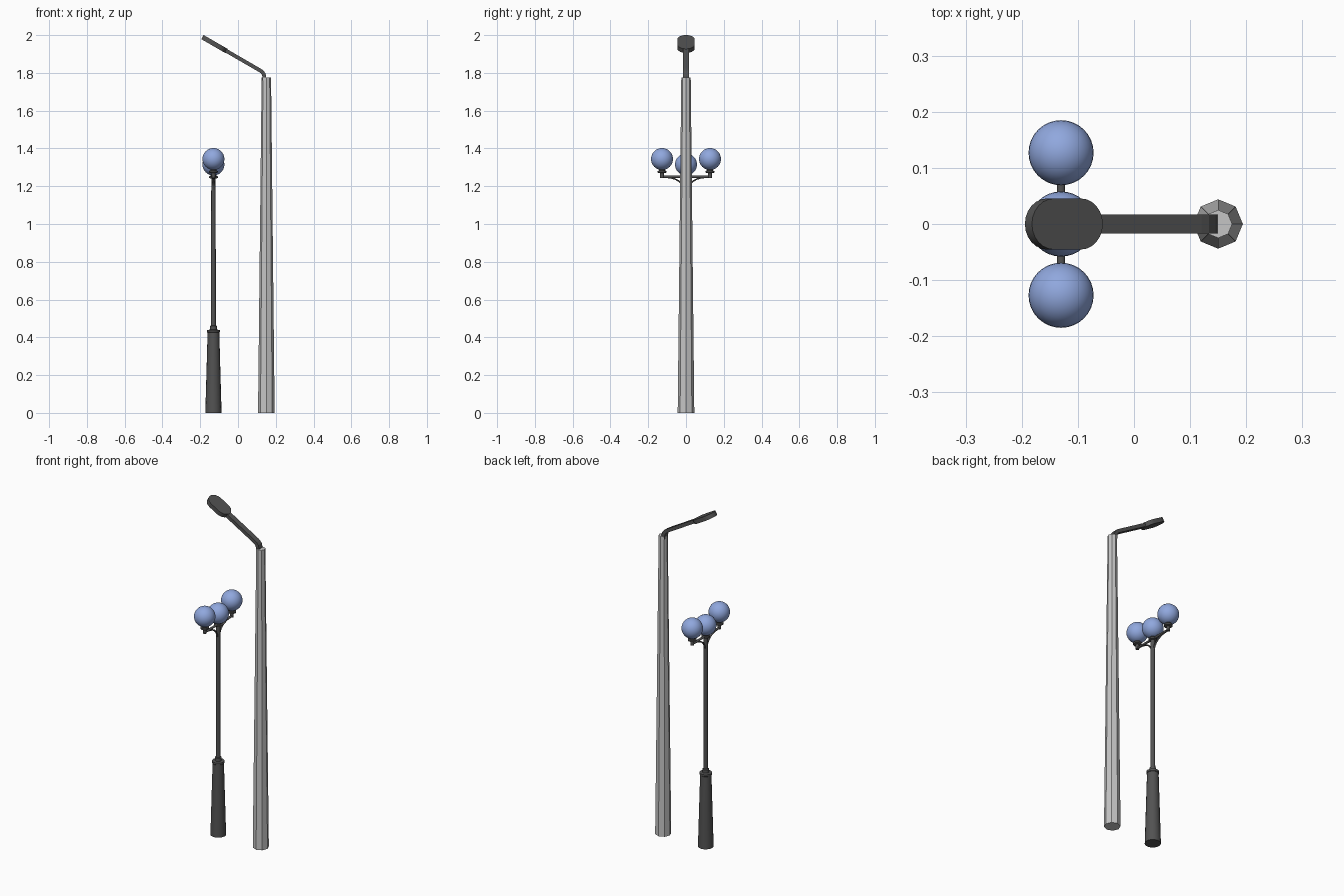
import bpy, bmesh, math
from mathutils import Matrix, Vector

if "Cube" in bpy.data.objects:
    bpy.data.objects.remove(bpy.data.objects["Cube"])


def mat(name, c):
    m = bpy.data.materials.new(name)
    m.diffuse_color = (*c, 1)
    m.use_nodes = True
    m.node_tree.nodes["Principled BSDF"].inputs["Base Color"].default_value = m.diffuse_color
    return m


DARK = mat("dark metal", (0.085, 0.085, 0.085))
GREY = mat("light grey pole", (0.56, 0.56, 0.56))
BLUE = mat("blue globe", (0.28, 0.39, 0.73))


def finish(bm, name, material, smooth=None):
    bmesh.ops.recalc_face_normals(bm, faces=bm.faces)
    me = bpy.data.meshes.new(name)
    bm.to_mesh(me)
    bm.free()
    me.materials.append(material)
    ob = bpy.data.objects.new(name, me)
    bpy.context.collection.objects.link(ob)
    if smooth:
        bpy.ops.object.select_all(action='DESELECT')
        ob.select_set(True)
        bpy.context.view_layer.objects.active = ob
        bpy.ops.object.shade_smooth_by_angle(angle=math.radians(smooth))
    return ob


def lathe(name, material, x, y, profile, n, smooth=None):
    """Closed turned shape from (radius, z) pairs."""
    bm = bmesh.new()
    rings = [[bm.verts.new((x + r * math.cos(2 * math.pi * i / n),
                            y + r * math.sin(2 * math.pi * i / n), z)) for i in range(n)]
             for r, z in profile]
    for a, b in zip(rings, rings[1:]):
        for i in range(n):
            j = (i + 1) % n
            bm.faces.new((a[i], a[j], b[j], b[i]))
    bm.faces.new(rings[0])
    bm.faces.new(rings[-1])
    return finish(bm, name, material, smooth)


def sweep(name, material, path, side, half_w, half_t, n=4, smooth=None):
    """Sweep an n-sided section along a planar path; side = axis across the plane."""
    bm = bmesh.new()
    pts = [Vector(p) for p in path]
    side = Vector(side)
    rings = []
    for k, p in enumerate(pts):
        t = (pts[min(k + 1, len(pts) - 1)] - pts[max(k - 1, 0)]).normalized()
        u = side.cross(t)
        f = 1 / math.cos(math.pi / n)
        rings.append([bm.verts.new(p + f * (side * half_w * math.cos(a) + u * half_t * math.sin(a)))
                      for a in (2 * math.pi * (i + 0.5) / n for i in range(n))])
    for a, b in zip(rings, rings[1:]):
        for i in range(n):
            j = (i + 1) % n
            bm.faces.new((a[i], a[j], b[j], b[i]))
    bm.faces.new(rings[0])
    bm.faces.new(rings[-1])
    return finish(bm, name, material, smooth)


# Tall street light: octagonal tapered pole
lathe("tall_pole", GREY, 0.15, 0, [(0.044, 0), (0.025, 1.775)], 8)

# Bent flat arm
sweep("tall_arm", DARK,
      [(0.139, 0, 1.76), (0.139, 0, 1.782), (0.136, 0, 1.794), (0.127, 0, 1.806),
       (0.115, 0, 1.814), (-0.075, 0, 1.924)], (0, 1, 0), 0.0165, 0.01)

# Stadium shaped lamp head, tilted
bm = bmesh.new()
L, R, T = 0.073, 0.0455, 0.0125
outline = [((L - R) * s + R * math.cos(a), R * math.sin(a))
           for s, start in ((1, -90), (-1, 90))
           for a in (math.radians(start + 15 * i) for i in range(13))]
f = bm.faces.new([bm.verts.new((x, y, -T)) for x, y in outline])
up = bmesh.ops.extrude_face_region(bm, geom=[f])["geom"]
bmesh.ops.translate(bm, verts=[g for g in up if isinstance(g, bmesh.types.BMVert)], vec=(0, 0, 2 * T))
bm.transform(Matrix.Translation((-0.125, 0, 1.953)) @ Matrix.Rotation(math.radians(30), 4, 'Y'))
finish(bm, "tall_lamp_head", DARK, 30)

# Globe lamp: base, collar and post
X = -0.13
lathe("globe_lamp_base", DARK, X, 0, [(0.043, 0), (0.031, 0.425), (0.034, 0.428), (0.034, 0.439),
                                      (0.018, 0.441), (0.018, 0.46), (0.012, 0.463)], 16, 30)
lathe("globe_lamp_post", DARK, X, 0, [(0.013, 0.45), (0.0115, 1.24)], 16, 30)

# Cups and globes, with the middle one a little lower
for name, y, z in (("middle", 0, 1.315), ("back", 0.127, 1.344), ("front", -0.127, 1.344)):
    lathe(name + "_cup", DARK, X, y, [(0.010, z - 0.1), (0.010, z - 0.075), (0.023, z - 0.072),
                                      (0.023, z - 0.063), (0.016, z - 0.061), (0.016, z - 0.05)], 16, 30)
    bm = bmesh.new()
    bmesh.ops.create_uvsphere(bm, u_segments=32, v_segments=16, radius=0.058,
                              matrix=Matrix.Translation((X, y, z)))
    finish(bm, name + "_globe", BLUE, 60)

# Side arms and curved brackets
for name, s in (("back", 1), ("front", -1)):
    sweep(name + "_arm", DARK, [(X, 0, 1.25), (X, s * 0.135, 1.25)], (1, 0, 0), 0.007, 0.006, 8, 50)
    arc = [(X, s * (0.010 + 0.095 * (1 - math.cos(a))), 1.18 + 0.067 * math.sin(a))
           for a in (math.radians(15 * i) for i in range(7))]
    sweep(name + "_bracket", DARK, arc, (1, 0, 0), 0.005, 0.004, 8, 50)
